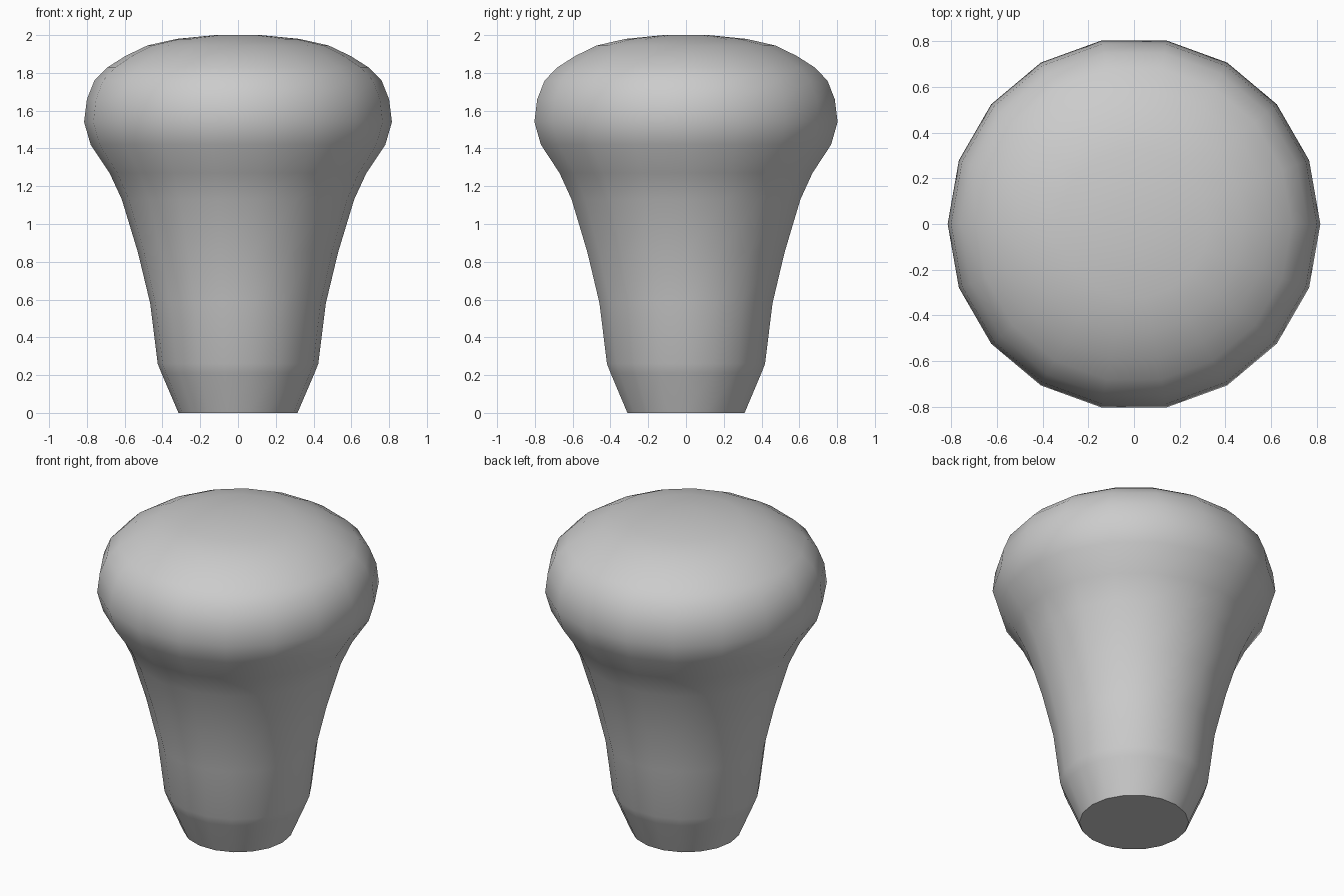
import bpy, bmesh, math

cube = bpy.data.objects.get("Cube")
if cube:
    bpy.data.objects.remove(cube, do_unlink=True)

SIDES = 18

# Plain grey finish
grey = bpy.data.materials.new("plain_grey")
grey.use_nodes = True
color = (0.6, 0.6, 0.6, 1)
grey.diffuse_color = color
grey.node_tree.nodes["Principled BSDF"].inputs["Base Color"].default_value = color

# Knob outline from the foot to the crown: radius, height
profile = [
    (0.315, 0.0), (0.405, 0.21), (0.425, 0.26), (0.465, 0.58),
    (0.53, 0.85), (0.615, 1.13), (0.68, 1.27), (0.78, 1.42),
    (0.815, 1.54), (0.80, 1.66), (0.76, 1.76), (0.69, 1.83),
    (0.595, 1.89), (0.48, 1.945), (0.325, 1.98), (0.12, 2.0),
]

bm = bmesh.new()
rings = []
for radius, height in profile:
    ring = []
    for i in range(SIDES):
        a = math.tau * i / SIDES
        ring.append(bm.verts.new((radius * math.cos(a), radius * math.sin(a), height)))
    rings.append(ring)

# Lathed wall
for low, high in zip(rings, rings[1:]):
    for i in range(SIDES):
        j = (i + 1) % SIDES
        bm.faces.new((low[i], low[j], high[j], high[i]))

# Flat foot and closed crown
bm.faces.new(rings[0][::-1])
bm.faces.new(rings[-1])

mesh = bpy.data.meshes.new("knob")
bm.to_mesh(mesh)
bm.free()
mesh.materials.append(grey)
knob = bpy.data.objects.new("knob", mesh)
bpy.context.collection.objects.link(knob)

# Smooth body with a crisp edge around the foot
bpy.context.view_layer.objects.active = knob
knob.select_set(True)
bpy.ops.object.shade_smooth_by_angle(angle=math.radians(50))
